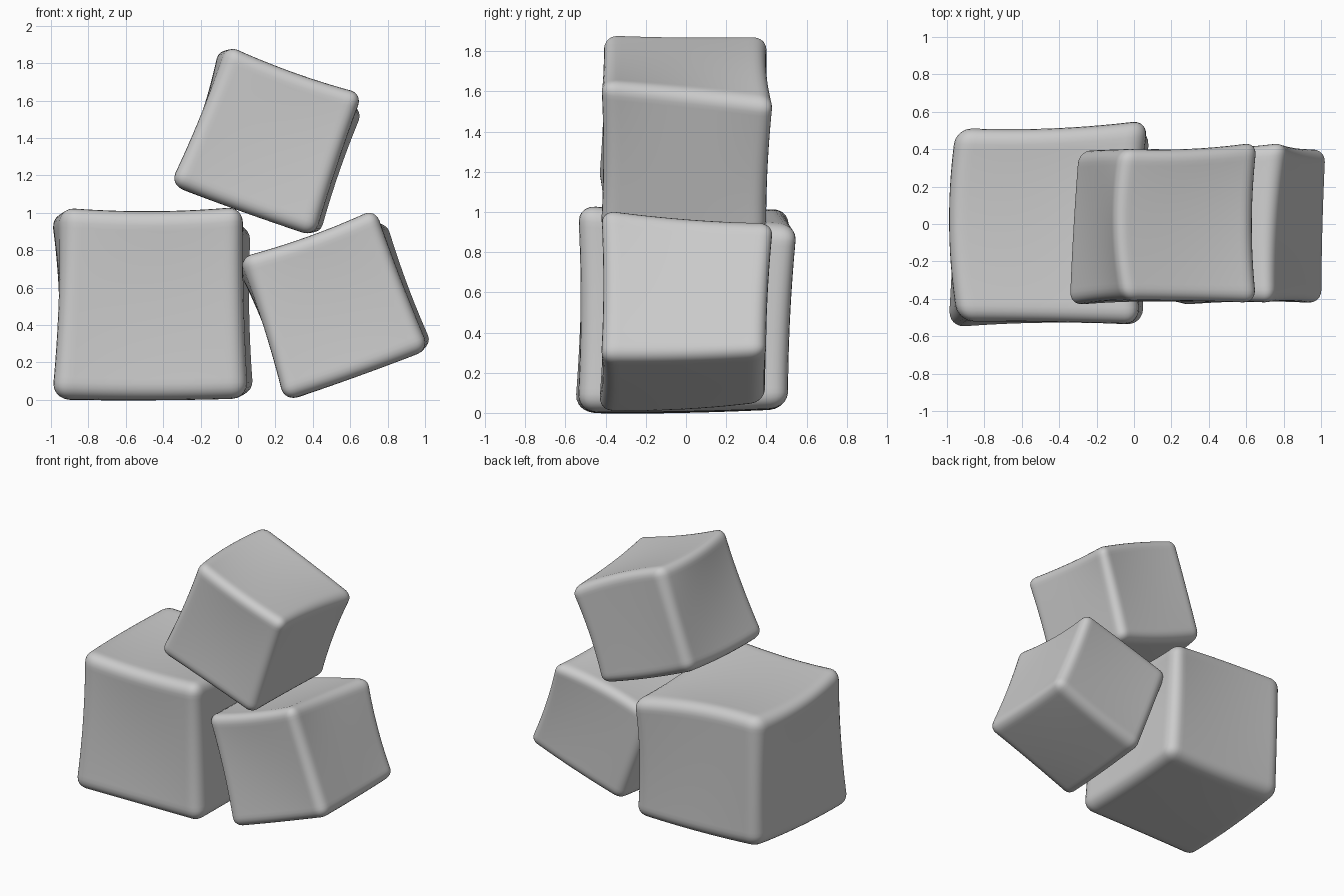
import bpy, bmesh, math
from mathutils import Vector

if "Cube" in bpy.data.objects:
    bpy.data.objects.remove(bpy.data.objects["Cube"])

# Wavy face heights, 3x3 samples each (outer index = first axis, inner = second)
LEFT = [[-1.0, -.96, -.94], [-.97, -.955, -1.0], [-.94, -.95, -.95]]   # y, z
RIGHT = [[.055, .03, .035], [.06, .04, .02], [.09, .065, .085]]        # y, z
FRONT = [[-.56, -.53, -.52], [-.535, -.51, -.53], [-.545, -.53, -.54]] # x, z
BACK = [[.50, .51, .515], [.50, .50, .515], [.51, .525, .565]]         # x, z
BOTTOM = [[.01, .005, .05], [.0, .0, .02], [.01, .01, .03]]            # x, y
TOP = [[1.04, 1.0, 1.02], [1.015, .99, 1.0], [1.045, .98, .92]]        # x, y
CENTRE = Vector((-.47, 0, .525))


def weights(t):
    return (t * (t - 1) / 2, 1 - t * t, t * (t + 1) / 2)


def height(table, a, b):
    return sum(p * q * table[i][j]
               for i, p in enumerate(weights(a)) for j, q in enumerate(weights(b)))


def blend(low, high, t, a, b):
    k = (t + 1) / 2
    return height(low, a, b) * (1 - k) + height(high, a, b) * k


def block_mesh(radius=.17, cuts=35):
    bm = bmesh.new()
    bmesh.ops.create_cube(bm, size=2)
    bmesh.ops.subdivide_edges(bm, edges=bm.edges[:], cuts=cuts, use_grid_fill=True)
    inner = 1 - radius
    for v in bm.verts:
        # Round the edges and corners, then warp to the wavy faces
        core = Vector([max(-inner, min(inner, c)) for c in v.co])
        x, y, z = core + (v.co - core).normalized() * radius
        v.co = Vector((blend(LEFT, RIGHT, x, y, z),
                       blend(FRONT, BACK, y, x, z),
                       blend(BOTTOM, TOP, z, x, y))) - CENTRE
    for f in bm.faces:
        f.smooth = True
    mesh = bpy.data.meshes.new("wavy_block")
    bm.to_mesh(mesh)
    bm.free()
    return mesh


# One block shape, placed three times
mesh = block_mesh()
for name, loc, tilt, scale in (
        ("large_block", CENTRE, 0, 1),
        ("right_block", (.50, 0, .515), -19.5, .785),
        ("top_block", (.163, 0, 1.395), 20, .785)):
    ob = bpy.data.objects.new(name, mesh)
    ob.location = loc
    ob.rotation_euler = (0, math.radians(tilt), 0)
    ob.scale = (scale,) * 3
    bpy.context.collection.objects.link(ob)
